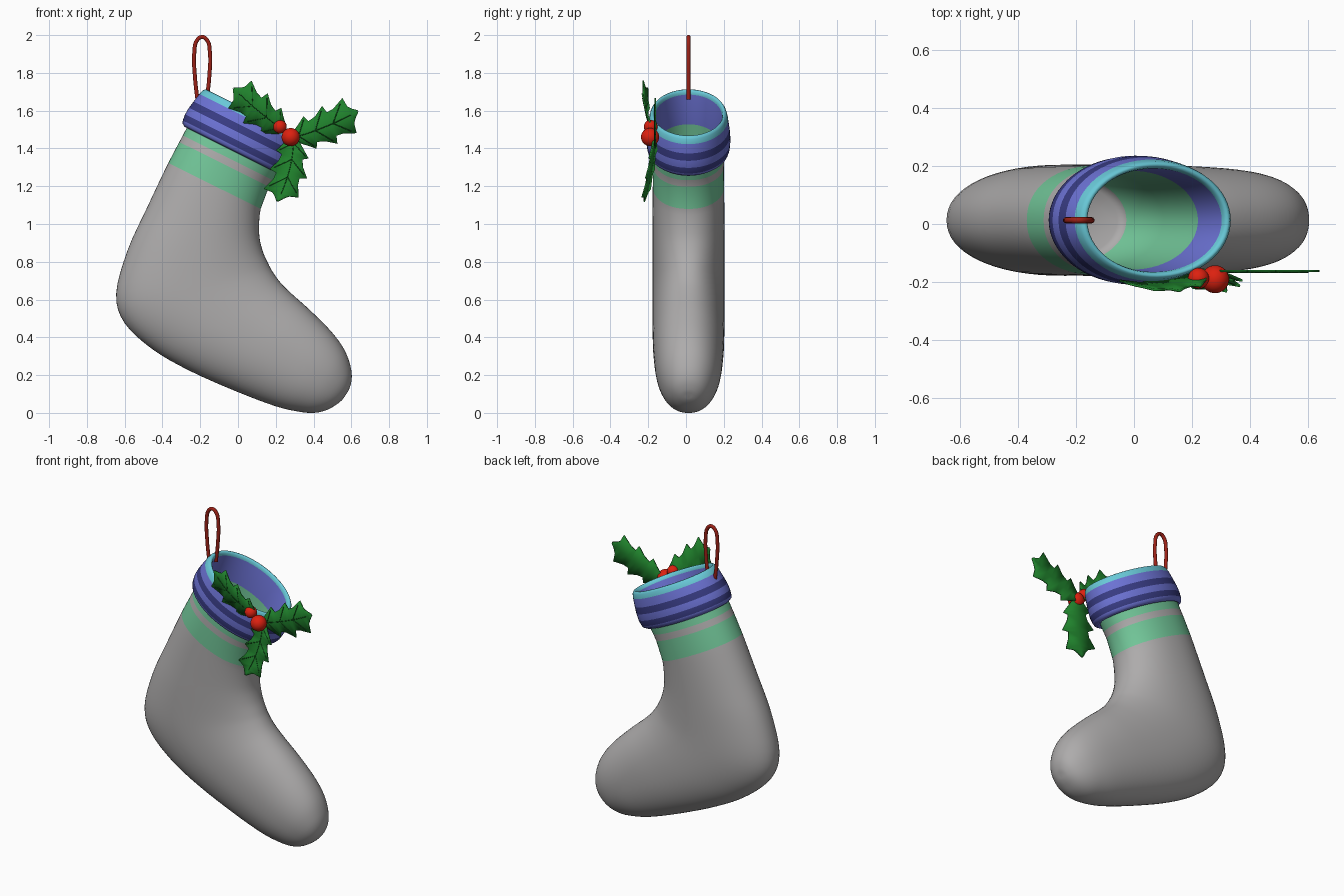
import bpy, math
from mathutils import Vector

if "Cube" in bpy.data.objects:
    bpy.data.objects.remove(bpy.data.objects["Cube"])

YC = 0.013                                   # middle plane of the stocking
U, A = Vector((0.895, 0, -0.446)), Vector((0.446, 0, 0.895))  # across / along the tilted leg
U0 = -0.638                                  # leg axis position along U
N = 64


def mat(name, r, g, b):
    m = bpy.data.materials.new(name)
    m.diffuse_color = (r, g, b, 1)
    m.use_nodes = True
    m.node_tree.nodes["Principled BSDF"].inputs["Base Color"].default_value = m.diffuse_color
    return m


GREY = mat("grey knit", 0.42, 0.41, 0.41)
MINT = mat("mint green", 0.17, 0.57, 0.32)
PURPLE = mat("violet blue", 0.15, 0.17, 0.66)
NAVY = mat("navy", 0.04, 0.045, 0.23)
AQUA = mat("aqua", 0.14, 0.58, 0.68)
RED = mat("berry red", 0.72, 0.015, 0.005)
CORD = mat("dark red cord", 0.33, 0.015, 0.008)
LEAF = mat("leaf green", 0.014, 0.22, 0.025)
VEIN = mat("vein green", 0.006, 0.10, 0.012)


def add_mesh(name, verts, faces, mats, idx=None):
    me = bpy.data.meshes.new(name)
    me.from_pydata(verts, [], faces)
    for m in mats:
        me.materials.append(m)
    if idx:
        me.polygons.foreach_set("material_index", idx)
    me.polygons.foreach_set("use_smooth", [True] * len(faces))
    me.update()
    ob = bpy.data.objects.new(name, me)
    bpy.context.collection.objects.link(ob)
    return ob


def loft(name, rings, seg_mats, mats, flip=False):
    """Skin a list of equal rings and close the last one."""
    verts = [v for r in rings for v in r]
    faces, idx = [], []
    for i in range(len(rings) - 1):
        for j in range(N):
            k = (j + 1) % N
            f = (i * N + j, i * N + k, (i + 1) * N + k, (i + 1) * N + j)
            faces.append(f[::-1] if flip else f)
            idx.append(seg_mats[i])
    last = [(len(rings) - 1) * N + j for j in range(N)]
    faces.append(last[::-1] if flip else last)
    idx.append(seg_mats[-1])
    return add_mesh(name, verts, faces, mats, idx)


def ring(c, half, w, e=1.0):
    pts = []
    for j in range(N):
        a = 2 * math.pi * j / N
        ca, sa = math.cos(a), math.sin(a)
        pts.append(c + half * math.copysign(abs(ca) ** e, ca)
                   + Vector((0, w * math.copysign(abs(sa) ** e, sa), 0)))
    return pts


def catmull(p0, p1, p2, p3, t):
    return [0.5 * (2 * b + (c - a) * t + (2 * a - 5 * b + 4 * c - d) * t * t
                   + (3 * b - a - 3 * c + d) * t ** 3) for a, b, c, d in zip(p0, p1, p2, p3)]


# Stocking body: back x,z / front x,z / half width, from cuff round the heel to the toe
S = [(-.262, 1.527, .22, 1.285, .186), (-.292, 1.469, .185, 1.232, .187),
     (-.311, 1.434, .164, 1.1975, .188), (-.369, 1.3236, .12, 1.08, .189),
     (-.48, 1.09, .112, .95, .19), (-.585, .86, .13, .86, .191),
     (-.645, .63, .16, .79, .191), (-.60, .475, .185, .745, .191),
     (-.45, .335, .225, .69, .191), (-.25, .22, .285, .63, .19),
     (0, .11, .38, .545, .186), (.2, .035, .49, .435, .174),
     (.32, .007, .56, .34, .154), (.40, 0, .595, .25, .125),
     (.47, .015, .602, .18, .09), (.53, .05, .588, .125, .048),
     (.562, .08, .57, .095, .008)]
rings, segs = [], []
for i in range(len(S) - 1):
    steps = 1 if i < 3 else 4
    for k in range(steps):
        q = catmull(S[max(i - 1, 0)], S[i], S[i + 1], S[min(i + 2, len(S) - 1)], k / steps)
        lo, hi = Vector((q[0], YC, q[1])), Vector((q[2], YC, q[3]))
        rings.append(ring((lo + hi) / 2, (hi - lo) / 2, q[4], 0.93))
        segs.append(1 if i in (0, 2) else 0)
loft("stocking_body", rings, segs, [GREY, MINT], flip=True)

# Cuff and lining: height along the leg, two radii, colour of the band that follows
P = [(1.24, .262, .18, 0), (1.229, .29, .20, 0), (1.24, .308, .214, 0), (1.255, .314, .219, 1),
     (1.29, .318, .222, 0), (1.33, .315, .221, 1), (1.37, .308, .216, 0), (1.42, .298, .209, 2),
     (1.445, .290, .203, 2), (1.456, .281, .196, 2), (1.458, .272, .189, 2),
     (1.45, .264, .182, 2), (1.435, .260, .178, 0), (1.262, .255, .17, 3),
     (1.02, .242, .16, 3), (.77, .225, .15, 4), (.75, .2, .13, 4)]
loft("cuff", [ring(A * t + U * U0 + Vector((0, YC, 0)), U * a, b) for t, a, b, _ in P],
     [p[3] for p in P], [PURPLE, NAVY, AQUA, MINT, GREY])


def tube(name, lines, radius, material, kind='POLY'):
    cu = bpy.data.curves.new(name, 'CURVE')
    cu.dimensions = '3D'
    cu.bevel_depth = radius
    cu.bevel_resolution = 3 if kind == 'BEZIER' else 0
    cu.use_fill_caps = True
    for pts in lines:
        sp = cu.splines.new(kind)
        if kind == 'BEZIER':
            sp.bezier_points.add(len(pts) - 1)
            for b, p in zip(sp.bezier_points, pts):
                b.co = p
                b.handle_left_type = b.handle_right_type = 'AUTO'
        else:
            sp.points.add(len(pts) - 1)
            for b, p in zip(sp.points, pts):
                b.co = (*p, 1)
    cu.materials.append(material)
    bpy.context.collection.objects.link(bpy.data.objects.new(name, cu))


# Hanging loop
tube("hanging_loop", [[(x, YC, z) for x, z in
     [(-.215, 1.66), (-.228, 1.78), (-.231, 1.91), (-.217, 1.972), (-.19, 1.99),
      (-.163, 1.972), (-.149, 1.91), (-.152, 1.78), (-.165, 1.66)]]], 0.011, CORD, 'BEZIER')

# Spiny leaf half outline: spine position, edge position, half width
EDGE = [(0, 0, .015), (.08, .06, .09), (.17, .17, .17), (.24, .27, .25), (.32, .31, .16),
        (.42, .42, .19), (.52, .57, .29), (.60, .60, .18), (.70, .70, .19),
        (.82, .88, .27), (.90, .90, .13), (.96, .95, .07), (1, 1.02, .01)]


def leaf(name, base, tip, y, bend, roll, scale):
    b, t = Vector(base), Vector(tip)
    d = t - b
    n = Vector((-d.y, d.x))

    def pt(s, w, lift=0):
        p = b + d * s + n * (w * scale + bend * 4 * s * (1 - s))
        yy = y[0] * (1 - s) ** 2 + 2 * y[1] * s * (1 - s) + y[2] * s * s
        return Vector((p.x, yy + roll * w - lift, p.y))

    verts, faces = [], []
    for sc, se, w in EDGE:
        verts += [pt(se, w), pt(sc, 0), pt(se, -w)]
    for i in range(len(EDGE) - 1):
        for k in (0, 1):
            a = 3 * i + k
            faces.append((a, a + 3, a + 4, a + 1))
    ob = add_mesh(name, verts, faces, [LEAF])
    mod = ob.modifiers.new("thickness", 'SOLIDIFY')
    mod.thickness = 0.008
    mod.offset = 0
    # Midrib and side veins
    lines = [[pt(s / 10, 0, .004) for s in range(10)]]
    for s0, s1, w in [(.1, .25, .2), (.35, .53, .23), (.62, .82, .21)]:
        lines += [[pt(s0, 0, .004), pt(s1, k * w, .004)] for k in (1, -1)]
    tube(name + "_veins", lines, 0.0022, VEIN)


leaf("upper_leaf", (.25, 1.49), (-.02, 1.715), (-.172, -.235, -.205), .02, .06, 1.0)
leaf("right_leaf", (.285, 1.455), (.63, 1.595), (-.162, -.162, -.162), -.03, 0, 1.0)
leaf("lower_leaf", (.295, 1.465), (.21, 1.125), (-.165, -.18, -.22), .06, -.08, 1.0)

# Berries
for name, x, z, r, y in [("small_berry", .222, 1.515, .036, -.187),
                         ("large_berry", .279, 1.46, .048, -.19)]:
    bpy.ops.mesh.primitive_uv_sphere_add(segments=32, ring_count=16, radius=r, location=(x, y, z))
    ob = bpy.context.object
    ob.name = name
    ob.data.materials.append(RED)
    bpy.ops.object.shade_smooth()
